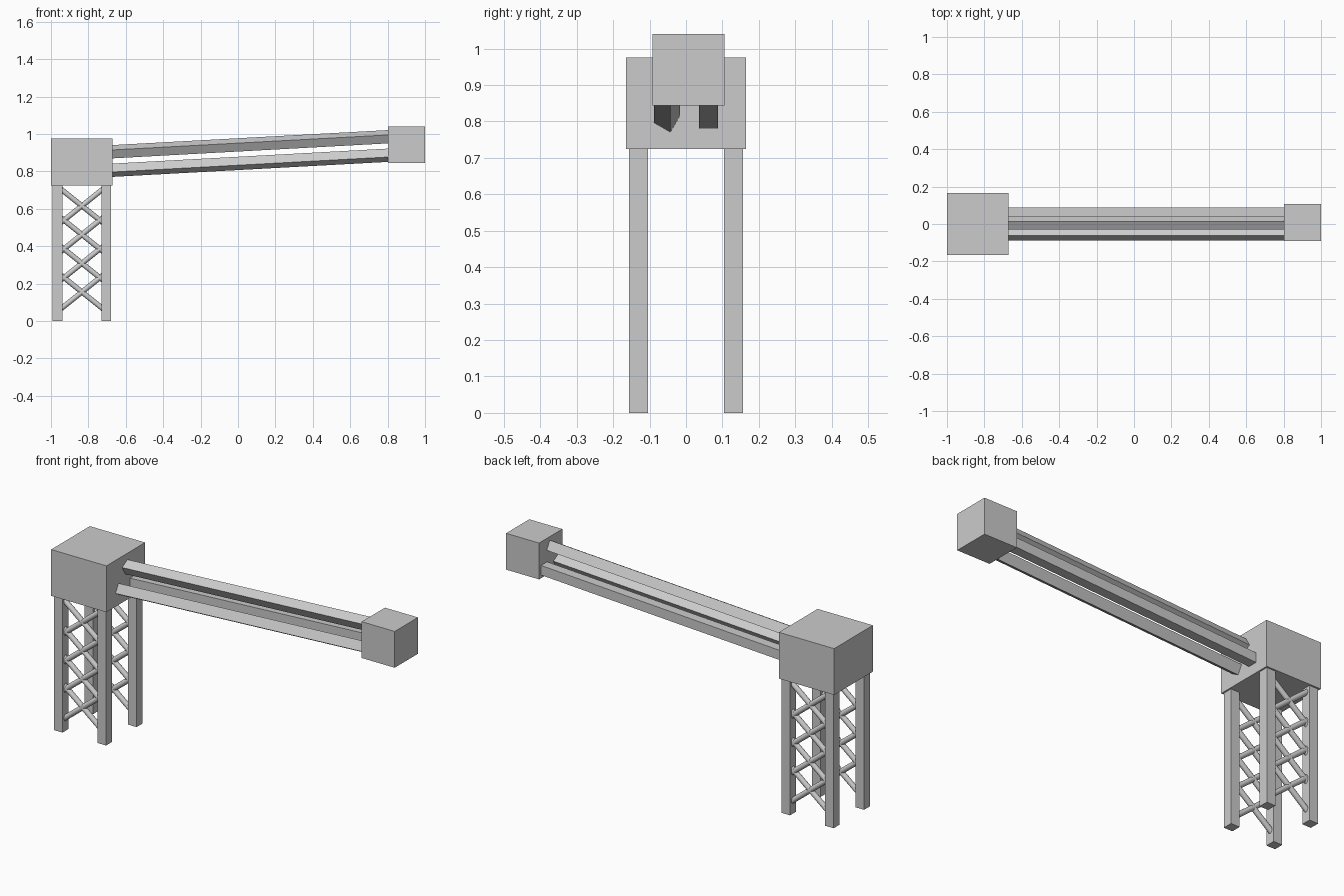
import bpy
from math import radians, cos, sin
from mathutils import Vector, Matrix

if "Cube" in bpy.data.objects:
    bpy.data.objects.remove(bpy.data.objects["Cube"])


def box(name, lo, hi):
    lo, hi = Vector(lo), Vector(hi)
    bpy.ops.mesh.primitive_cube_add(size=1, location=(lo + hi) / 2)
    ob = bpy.context.object
    ob.name = name
    ob.scale = hi - lo
    return ob


def strut(name, a, b, radius):
    a, b = Vector(a), Vector(b)
    bpy.ops.mesh.primitive_cylinder_add(vertices=16, radius=radius, depth=(b - a).length,
                                        location=(a + b) / 2)
    ob = bpy.context.object
    ob.name = name
    ob.rotation_euler = (b - a).to_track_quat('Z', 'Y').to_euler()
    bpy.ops.object.shade_smooth_by_angle()
    return ob


# Tower head and boom tip
box("tower_head", (-1, -0.165, 0.725), (-0.67, 0.165, 0.975))
box("boom_tip", (0.803, -0.092, 0.844), (1, 0.106, 1.04))

# Four tower legs
cx, off, w = -0.8345, 0.13, 0.026
for sx in (-1, 1):
    for sy in (-1, 1):
        x, y = cx + sx * off, sy * off
        box("tower_leg", (x - w, y - w, 0), (x + w, y + w, 0.73))

# Crossed round braces on the front and back of the tower
for sy in (-1, 1):
    for i in range(4):
        z = 0.155 + i * 0.1535
        for s in (-1, 1):
            strut("cross_brace", (cx - 0.115, sy * off, z - s * 0.092),
                  (cx + 0.115, sy * off, z + s * 0.092), 0.014)

# Three square boom rails around a triangle, each turned to face the centre
x0, x1, slope = -0.69, 0.82, 0.0544
for ang, roll in ((90, 30), (210, -30), (330, 0)):
    y = 0.005 + 0.066 * cos(radians(ang))
    z = 0.839 + 0.066 * sin(radians(ang))
    rail = box("boom_rail", (x0, y - w, z - w), (x1, y + w, z + w))
    # roll the section about x, then shear it along the climbing boom
    shear = Matrix.Identity(4)
    shear[2][0] = slope
    mid = Vector(((x0 + x1) / 2, y, z + slope * ((x0 + x1) / 2 + 0.67)))
    size = Matrix.Diagonal((x1 - x0, 2 * w, 2 * w, 1))
    rail.data.transform(shear @ Matrix.Rotation(radians(roll), 4, 'X') @ size)
    rail.scale = (1, 1, 1)
    rail.location = mid
